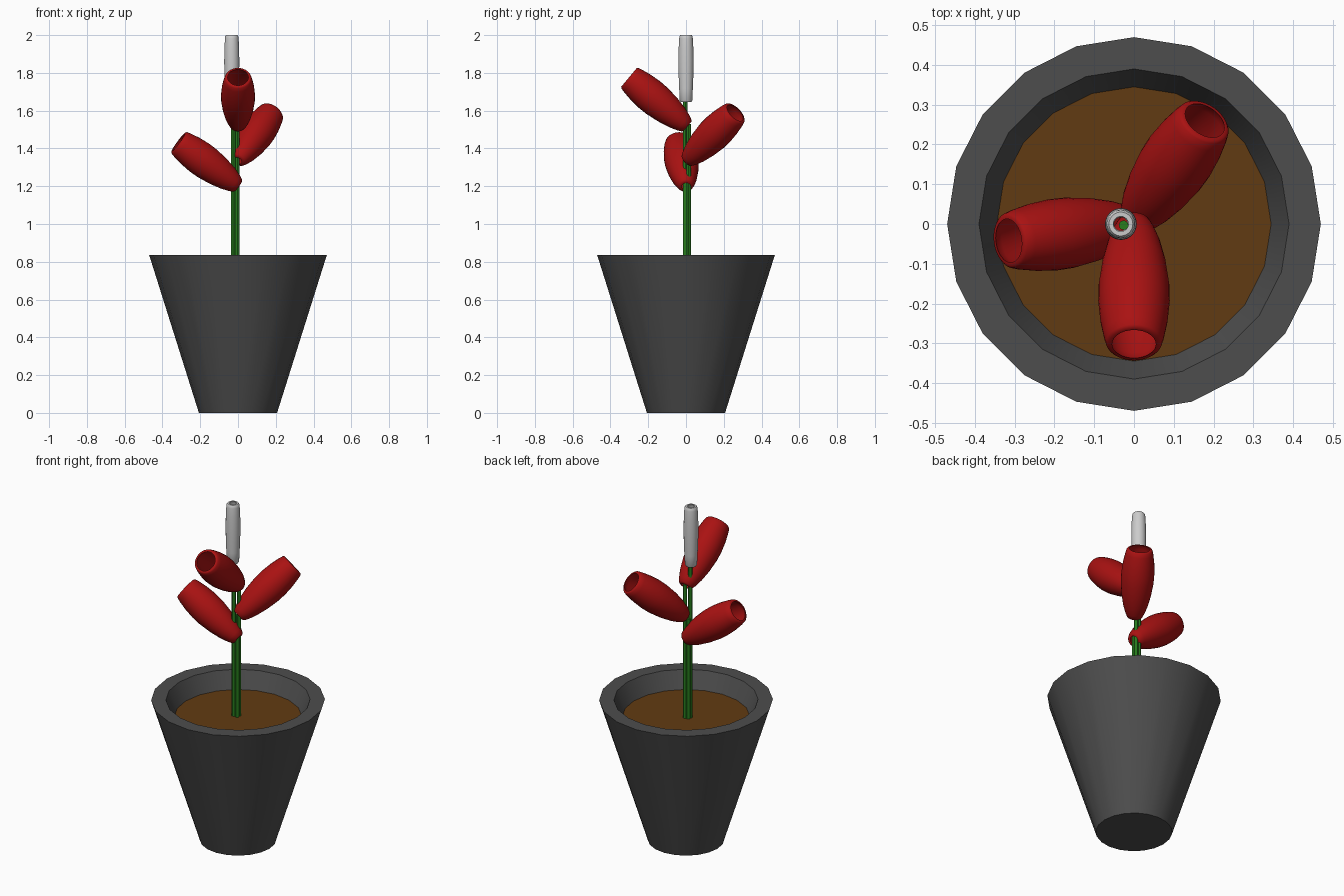
import bpy, bmesh, math
from mathutils import Vector

if "Cube" in bpy.data.objects:
    bpy.data.objects.remove(bpy.data.objects["Cube"])


def material(name, rgb):
    m = bpy.data.materials.new(name)
    m.diffuse_color = (*rgb, 1)
    m.use_nodes = True
    m.node_tree.nodes["Principled BSDF"].inputs["Base Color"].default_value = m.diffuse_color
    return m


POT = material("dark_grey", (0.075, 0.075, 0.075))
SOIL = material("brown", (0.12, 0.043, 0.006))
GREEN = material("green", (0.02, 0.2, 0.012))
RED = material("red", (0.4, 0.006, 0.006))


def lathe(name, profile, sides, mat=None, closed=False, angle=30):
    """Spin (radius, height) points about z; radius 0 makes a pole."""
    bm = bmesh.new()
    rings = []
    for r, z in profile:
        if r == 0:
            rings.append([bm.verts.new((0, 0, z))] * sides)
        else:
            rings.append([bm.verts.new((r * math.cos(2 * math.pi * i / sides),
                                        r * math.sin(2 * math.pi * i / sides), z))
                          for i in range(sides)])
    pairs = list(zip(rings, rings[1:]))
    if closed:
        pairs.append((rings[-1], rings[0]))
    for a, b in pairs:
        for i in range(sides):
            j = (i + 1) % sides
            bm.faces.new(dict.fromkeys((a[i], a[j], b[j], b[i])))
    bmesh.ops.recalc_face_normals(bm, faces=bm.faces)
    me = bpy.data.meshes.new(name)
    bm.to_mesh(me)
    bm.free()
    ob = bpy.data.objects.new(name, me)
    bpy.context.collection.objects.link(ob)
    if mat:
        me.materials.append(mat)
    bpy.ops.object.select_all(action='DESELECT')
    ob.select_set(True)
    bpy.context.view_layer.objects.active = ob
    bpy.ops.object.shade_smooth_by_angle(angle=math.radians(angle))
    return ob


def flower(name, base, tip, shape, wall, mat=None):
    """Hollow barrel-shaped tube running from base to tip."""
    base, tip = Vector(base), Vector(tip)
    axis = tip - base
    length = axis.length
    outer = [(r, t * length) for r, t in shape]
    inner = [(r - wall, z) for r, z in reversed(outer)]
    ob = lathe(name, outer + inner, 32, mat, closed=True, angle=50)
    ob.location = base
    ob.rotation_mode = 'QUATERNION'
    ob.rotation_quaternion = axis.to_track_quat('Z', 'Y')


# Tapered pot with a thick rim, and the soil inside it
lathe("pot", [(0, 0), (0.207, 0), (0.47, 0.835), (0.39, 0.835), (0.345, 0.735)], 20, POT)
lathe("soil", [(0, 0.735), (0.345, 0.735)], 20, SOIL)

# Bundle of thin stems, one per flower
for n, (x, y, top) in enumerate([(-0.026, -0.003, 1.67), (-0.003, 0.014, 1.53),
                                 (-0.003, -0.004, 1.22), (-0.024, 0.013, 1.33)]):
    stem = lathe(f"stem_{n + 1}", [(0, 0.735), (0.012, 0.735), (0.012, top), (0, top)], 12, GREEN)
    stem.location = (x, y, 0)

# Red flowers leaning outwards
BARREL = [(0.031, 0), (0.040, 0.015), (0.051, 0.07), (0.066, 0.18), (0.080, 0.34),
          (0.089, 0.52), (0.090, 0.65), (0.085, 0.8), (0.076, 0.93), (0.070, 0.985), (0.064, 1)]
flower("left_flower", (0.002, 0, 1.2), (-0.315, -0.042, 1.433), BARREL, 0.009, RED)
flower("back_flower", (0.0, 0.004, 1.335), (0.178, 0.26, 1.588), BARREL, 0.009, RED)
flower("front_flower", (0, 0.008, 1.517), (0, -0.302, 1.776), BARREL, 0.009, RED)

# Pale bud at the top
BUD = [(0.028, 0), (0.033, 0.02), (0.036, 0.2), (0.039, 0.4), (0.040, 0.6),
       (0.039, 0.8), (0.036, 0.95), (0.034, 0.985), (0.030, 1)]
flower("top_bud", (-0.033, 0, 1.645), (-0.033, 0, 2.0), BUD, 0.011)
